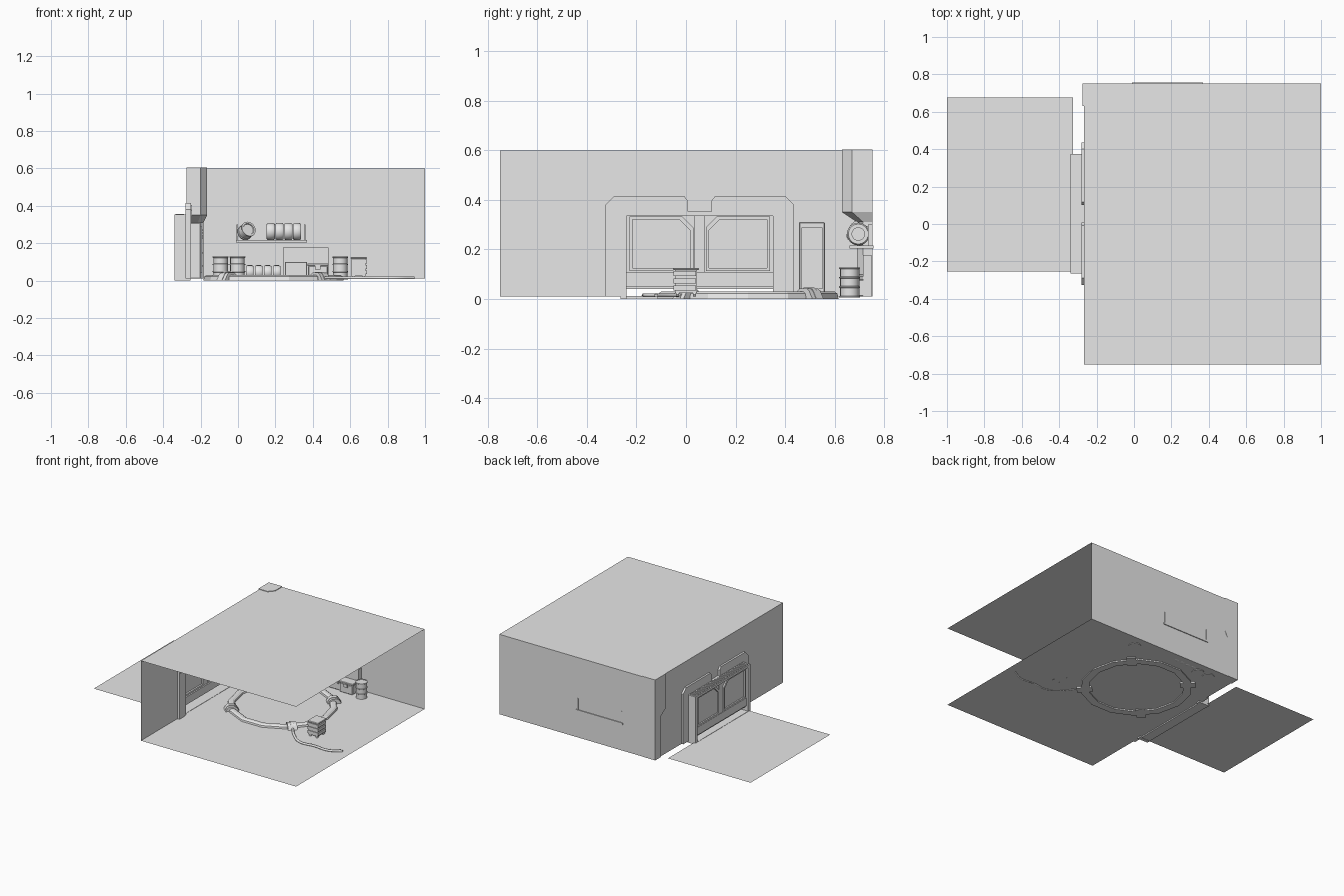
import bpy, bmesh, math
from mathutils import Matrix, Vector

if "Cube" in bpy.data.objects:
    bpy.data.objects.remove(bpy.data.objects["Cube"], do_unlink=True)

GREY = (0.8, 0.8, 0.8, 1)
mat = bpy.data.materials.new("plain_grey")
mat.use_nodes = True
mat.diffuse_color = GREY
mat.node_tree.nodes["Principled BSDF"].inputs["Base Color"].default_value = GREY

FLOOR = 0.01
X0, X1, Y1, TOP = -0.268, 1.0, 0.75, 0.6


def finish(name, bm, matrix=None, smooth=False, recalc=True):
    if recalc:
        bmesh.ops.recalc_face_normals(bm, faces=bm.faces[:])
    mesh = bpy.data.meshes.new(name)
    bm.to_mesh(mesh)
    bm.free()
    mesh.materials.append(mat)
    ob = bpy.data.objects.new(name, mesh)
    bpy.context.collection.objects.link(ob)
    if matrix:
        ob.matrix_world = matrix
    if smooth:
        bpy.ops.object.select_all(action='DESELECT')
        ob.select_set(True)
        bpy.context.view_layer.objects.active = ob
        bpy.ops.object.shade_smooth_by_angle(angle=math.radians(35))
    return ob


def sheet(name, points):
    bm = bmesh.new()
    bm.faces.new([bm.verts.new(p) for p in points])
    return finish(name, bm, recalc=False)


def box(name, x, y, z, bevel=0):
    bm = bmesh.new()
    bmesh.ops.create_cube(bm, size=1)
    for v in bm.verts:
        v.co = [(a + b) / 2 + c * (b - a) for (a, b), c in zip((x, y, z), v.co)]
    if bevel:
        bmesh.ops.bevel(bm, geom=bm.edges[:], offset=bevel, segments=1, affect='EDGES')
    return finish(name, bm)


def loft(name, sections, matrix=None, smooth=False, ring=False):
    """Join matching loops of points; cap the ends, or close into a ring."""
    bm = bmesh.new()
    loops = [[bm.verts.new(p) for p in s] for s in sections]
    pairs = list(zip(loops, loops[1:] + loops[:1])) if ring else list(zip(loops, loops[1:]))
    for a, b in pairs:
        for i in range(len(a)):
            j = (i + 1) % len(a)
            bm.faces.new((a[i], a[j], b[j], b[i]))
    if not ring:
        bm.faces.new(loops[0])
        bm.faces.new(loops[-1])
    return finish(name, bm, matrix, smooth)


def prism_x(name, yz, x0, x1):
    return loft(name, [[(x, y, z) for y, z in yz] for x in (x0, x1)])


def lathe(name, profile, sides, matrix, ring=False, smooth=True):
    """Revolve (radius, height) points about the local z axis."""
    angles = [2 * math.pi * i / sides for i in range(sides)]
    sections = [[(r * math.cos(a), r * math.sin(a), z) for a in angles] for r, z in profile]
    return loft(name, sections, matrix, smooth, ring)


# Room shell: open at the front and at the left side
sheet("floor", [(X0, -Y1, FLOOR), (X1, -Y1, FLOOR), (X1, Y1, FLOOR), (X0, Y1, FLOOR)])
sheet("roof", [(X0, -Y1, TOP), (X1, -Y1, TOP), (X1, Y1, TOP), (X0, Y1, TOP)])
sheet("back_wall", [(X1, Y1, FLOOR), (X0, Y1, FLOOR), (X0, Y1, TOP), (X1, Y1, TOP)])
D0, D1, DH = -0.265, 0.375, 0.345
side = [(-Y1, FLOOR), (-Y1, TOP), (Y1, TOP), (Y1, FLOOR),
        (D1, FLOOR), (D1, DH), (D0, DH), (D0, FLOOR)]
sheet("door_wall", [(X0, y, z) for y, z in side])
sheet("outside_ground", [(-1, -0.255, FLOOR), (-0.325, -0.255, FLOOR),
                         (-0.325, 0.675, FLOOR), (-1, 0.675, FLOOR)])

# Corner pillar, wide at the top and narrower below
wide = [(-0.275, 0.63), (-0.2, 0.63), (-0.165, 0.67), (-0.165, 0.752), (-0.275, 0.752)]
slim = [(-0.275, 0.69), (-0.215, 0.69), (-0.185, 0.715), (-0.185, 0.752), (-0.275, 0.752)]
loft("corner_pillar", [[(x, y, z) for x, y in s]
                       for s, z in ((slim, FLOOR), (slim, 0.31), (wide, 0.35), (wide, 0.604))])

# Doorway: bent frame arms, jambs and a lintel box standing outside
MID = (D0 + D1) / 2
arm = [(-0.38, 0), (-0.32, 0), (-0.32, 0.35), (-0.047, 0.35), (-0.047, 0.395),
       (-0.062, 0.415), (-0.345, 0.415), (-0.38, 0.38)]
inlay = [(-0.368, 0.345), (-0.353, 0.345), (-0.353, 0.37), (-0.333, 0.385),
         (-0.065, 0.385), (-0.065, 0.403), (-0.34, 0.403), (-0.368, 0.375)]
for s, tag in ((1, "right"), (-1, "left")):
    prism_x("frame_arm_" + tag, [(MID + s * y, max(z, FLOOR)) for y, z in arm], -0.282, -0.25)
    prism_x("frame_inlay_" + tag, [(MID + s * y, z) for y, z in inlay], -0.25, -0.245)
    ya, yb = sorted((MID - s * 0.32, MID - s * 0.295))
    box("door_jamb_" + tag, (-0.34, -0.255), (ya, yb), (0, DH))
box("door_lintel", (-0.34, -0.255), (D0, D1), (0.335, 0.352))
box("door_threshold", (-0.34, X0), (D0, D1), (0.002, 0.012))
for i in range(24):
    y = D0 + 0.02 + i * 0.026
    box("lintel_tooth", (-0.335, -0.29), (y, y + 0.012), (0.352, 0.357))

# Double door with chamfered raised panel borders on both faces
box("door_slab", (-0.32, -0.312), (D0, D1), (0.04, 0.34))
box("door_kick_rail", (-0.327, -0.295), (D0 + 0.025, D1 - 0.025), (0.05, 0.108))
box("door_mullion", (-0.325, -0.305), (MID - 0.022, MID + 0.022), (0.108, 0.335))


def border(inset):
    a, b, low, high, cut = 0.025 + inset, 0.283 - inset, 0.112 + inset, 0.333 - inset, 0.045
    return [(a, low), (b, low), (b, high), (a + cut, high), (a, high - cut)]


for s, tag in ((1, "left"), (-1, "right")):
    for face, (x0, x1) in (("inner", (-0.313, -0.3)), ("outer", (-0.33, -0.319))):
        outer, inner = [[(MID + s * y, z) for y, z in border(i)] for i in (0, 0.012)]
        loops = [[(x, y, z) for y, z in pts]
                 for x, pts in ((x0, outer), (x1, outer), (x1, inner), (x0, inner))]
        loft("panel_border_%s_%s" % (face, tag), loops, ring=True)

# Tall locker with vent slats
box("locker_body", (-0.262, -0.2), (0.455, 0.56), (FLOOR, 0.31), 0.004)
box("locker_door", (-0.2, -0.193), (0.465, 0.55), (0.04, 0.288))
for z in (0.27, 0.255, 0.24, 0.225, 0.15, 0.08):
    box("locker_slat", (-0.194, -0.187), (0.474, 0.541), (z - 0.004, z + 0.004))

# Floor ring with four clamps straddling it
CX, CY = 0.19, 0.25
lathe("floor_ring", [(0.375, 0), (0.37, 0.022), (0.358, 0.03), (0.338, 0.03), (0.325, 0.022), (0.32, 0)],
      14, Matrix.Translation((CX, CY, 0)), ring=True, smooth=False)
clamp = [(0.295, 0.0), (0.315, 0.034), (0.33, 0.043), (0.365, 0.043), (0.38, 0.034), (0.4, 0.0)]
for i in range(4):
    m = Matrix.Translation((CX, CY, 0)) @ Matrix.Rotation(math.radians(45 + 90 * i), 4, 'Z')
    loft("ring_clamp", [[(r, t, z) for r, z in clamp] for t in (-0.032, 0.032)], m)
    loft("clamp_strap", [[(r, t, z + 0.004) for r, z in clamp] for t in (-0.011, 0.011)], m)

# Cable running over the floor
curve = bpy.data.curves.new("cable", 'CURVE')
curve.dimensions = '3D'
curve.bevel_depth = 0.009
curve.bevel_resolution = 1
curve.resolution_u = 5
path = [(0.46, -0.02), (0.53, -0.1), (0.62, -0.165), (0.74, -0.16), (0.85, -0.165), (0.94, -0.12)]
spline = curve.splines.new('BEZIER')
spline.bezier_points.add(len(path) - 1)
for p, (x, y) in zip(spline.bezier_points, path):
    p.co = (x, y, 0.015)
    p.handle_left_type = p.handle_right_type = 'AUTO'
curve.materials.append(mat)
bpy.context.collection.objects.link(bpy.data.objects.new("cable", curve))

# Drawer cart
box("cart_body", (0.608, 0.682), (-0.045, 0.045), (0.025, 0.118))
box("cart_top", (0.602, 0.69), (-0.052, 0.052), (0.116, 0.126), 0.003)
for z in (0.034, 0.063, 0.092):
    box("cart_drawer", (0.603, 0.69), (-0.05, 0.04), (z, z + 0.02))
for x in (0.618, 0.672):
    for y in (-0.035, 0.035):
        lathe("cart_wheel", [(0.009, -0.006), (0.009, 0.006)], 10,
              Matrix.Translation((x, y, 0.018)) @ Matrix.Rotation(math.pi / 2, 4, 'X'))

# Ribbed barrels
barrel = [(0.035, 0.118), (0.035, 0.122), (0.042, 0.122), (0.042, 0.117), (0.039, 0.115)]
for z in (0.08, 0.042):
    barrel += [(0.039, z + 0.004), (0.042, z + 0.002), (0.042, z - 0.002), (0.039, z - 0.004)]
barrel += [(0.039, 0.006), (0.042, 0.004), (0.042, 0)]
for x, y in ((-0.093, 0.66), (-0.003, 0.66), (0.547, 0.66)):
    lathe("barrel", barrel, 16, Matrix.Translation((x, y, 0.006)))

# Wall shelf with brackets
box("wall_shelf", (-0.012, 0.37), (0.66, 0.756), (0.203, 0.216))
for x in (-0.004, 0.358):
    box("shelf_bracket", (x - 0.004, x + 0.004), (0.735, 0.752), (0.216, 0.3))


def tyre(x, y, z, r, w):
    h = w / 2
    prof = [(r * 0.55, -h), (r * 0.88, -h), (r, -h * 0.6), (r, h * 0.6),
            (r * 0.88, h), (r * 0.55, h)]
    m = Matrix.Translation((x, y, z)) @ Matrix.Rotation(math.pi / 2, 4, 'Y')
    lathe("tyre", prof, 18, m, ring=True)
    lathe("wheel_hub", [(r * 0.56, -h * 0.6), (r * 0.56, h * 0.6)], 18, m)


for i in range(4):
    tyre(0.175 + i * 0.047, 0.695, 0.262, 0.046, 0.043)
    tyre(0.062 + i * 0.048, 0.69, 0.045, 0.037, 0.04)

# Tilted drum on the shelf
tilt = Vector((0.45, -0.8, 0.4)).to_track_quat('Z', 'Y').to_matrix().to_4x4()
drum = [(0.03, 0.022), (0.032, 0.028), (0.042, 0.028), (0.042, 0.02), (0.038, 0.017),
        (0.038, -0.017), (0.042, -0.02), (0.042, -0.028)]
lathe("shelf_drum", drum, 16, Matrix.Translation((0.045, 0.695, 0.265)) @ tilt)

# Workbench units against the back wall
box("bench_backboard", (0.24, 0.485), (0.715, 0.748), (FLOOR, 0.178))
box("bench_cabinet", (0.25, 0.37), (0.665, 0.748), (FLOOR, 0.1), 0.004)
box("cabinet_grille", (0.26, 0.36), (0.66, 0.67), (0.058, 0.085))
for z in (0.062, 0.07, 0.078):
    box("grille_bar", (0.265, 0.355), (0.656, 0.662), (z, z + 0.004))
box("bench_toolbox", (0.375, 0.48), (0.65, 0.735), (FLOOR, 0.078), 0.004)
box("toolbox_lid", (0.371, 0.484), (0.646, 0.739), (0.078, 0.092), 0.003)
box("toolbox_latch", (0.413, 0.442), (0.64, 0.65), (0.058, 0.08))
